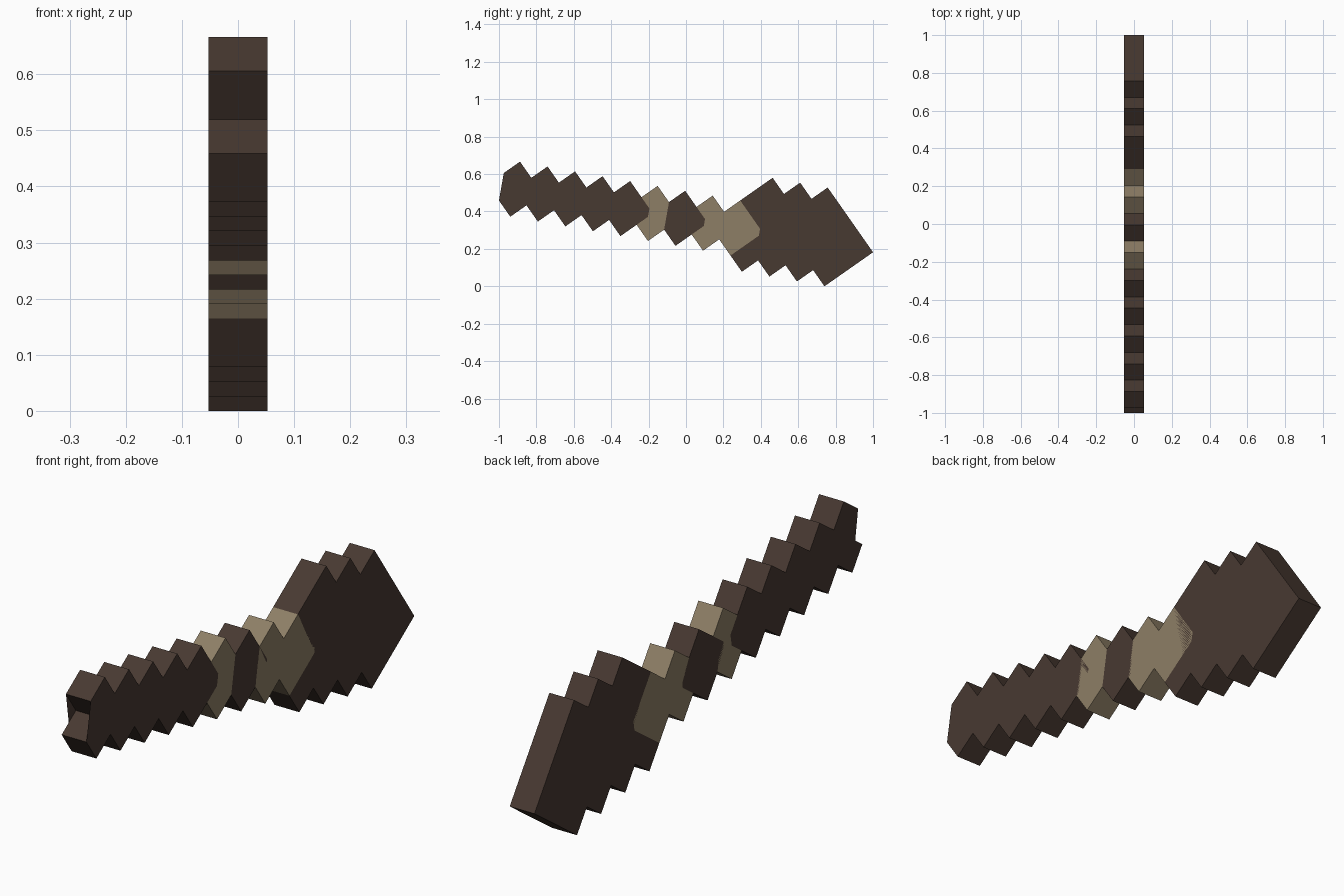
import bpy, bmesh, math

if "Cube" in bpy.data.objects:
    bpy.data.objects.remove(bpy.data.objects["Cube"])

S = 0.10568                      # size of one square step
T = math.radians(35)             # tilt of the step grid
HALF = S / 2                     # half thickness
Y0, Z0 = -1.0, 0.4586            # position of grid point (0, 0)


def material(name, rgb):
    m = bpy.data.materials.new(name)
    m.diffuse_color = (*rgb, 1)
    m.use_nodes = True
    m.node_tree.nodes["Principled BSDF"].inputs["Base Color"].default_value = m.diffuse_color
    return m


brown = material("dark_brown", (0.064, 0.041, 0.031))
tan = material("dull_tan", (0.27, 0.212, 0.133))


def stairs(i, j, n, first, second):
    """Stepped run of n stairs starting after (i, j)."""
    pts = []
    for _ in range(n):
        for di, dj in (first, second):
            i, j = i + di, j + dj
            pts.append((i, j))
    return pts


# clockwise outlines in grid steps: i runs down the tilt, j runs up it
parts = {
    "handle": (brown, [(0, 0), (0, 1), (-1, 1), (-1, 2)]
               + stairs(-1, 2, 4, (1, 0), (0, 1)) + [(4, 6)]
               + [(4.7, 6), (5, 5.7), (5, 5)]
               + stairs(5, 5, 5, (0, -1), (-1, 0))[:-1]),
    "small_collar": (tan, [(4, 6), (4, 7), (5, 7), (5, 6.3), (5.3, 6), (6, 6),
                           (6, 5), (5, 5), (5, 5.7), (4.7, 6)]),
    "grip": (brown, [(5, 7), (5, 8), (6, 8), (6.75, 8), (7, 7.75), (7, 7),
                     (7, 6), (6, 6), (5.3, 6), (5, 6.3)]),
    "large_collar": (tan, [(6, 8), (6, 9), (7, 9), (7, 10), (8.75, 10), (9, 9.75),
                           (9, 8), (8, 8), (8, 7), (7, 7), (7, 7.75), (6.75, 8)]),
    "head": (brown, [(7, 10), (7, 12)] + stairs(7, 12, 2, (1, 0), (0, 1))
             + [(13, 14), (13, 11)] + stairs(13, 11, 3, (-1, 0), (0, -1))
             + [(9, 8), (9, 9.75), (8.75, 10)]),
}


def edges(pts):
    return list(zip(pts, pts[1:] + pts[:1]))


# edges where two parts meet get no wall
all_edges = {e for _, pts in parts.values() for e in edges(pts)}


def place(p, x):
    i, j = p
    return (x, Y0 + S * (i * math.sin(T) + j * math.cos(T)),
            Z0 + S * (j * math.sin(T) - i * math.cos(T)))


for name, (mat, pts) in parts.items():
    bm = bmesh.new()
    left = {p: bm.verts.new(place(p, -HALF)) for p in pts}
    right = {p: bm.verts.new(place(p, HALF)) for p in pts}
    caps = [bm.faces.new([left[p] for p in pts]),
            bm.faces.new([right[p] for p in reversed(pts)])]
    for p, q in edges(pts):
        if (q, p) not in all_edges:
            bm.faces.new((left[p], right[p], right[q], left[q]))
    bmesh.ops.triangulate(bm, faces=caps)
    mesh = bpy.data.meshes.new(name)
    bm.to_mesh(mesh)
    bm.free()
    mesh.materials.append(mat)
    bpy.context.collection.objects.link(bpy.data.objects.new(name, mesh))
